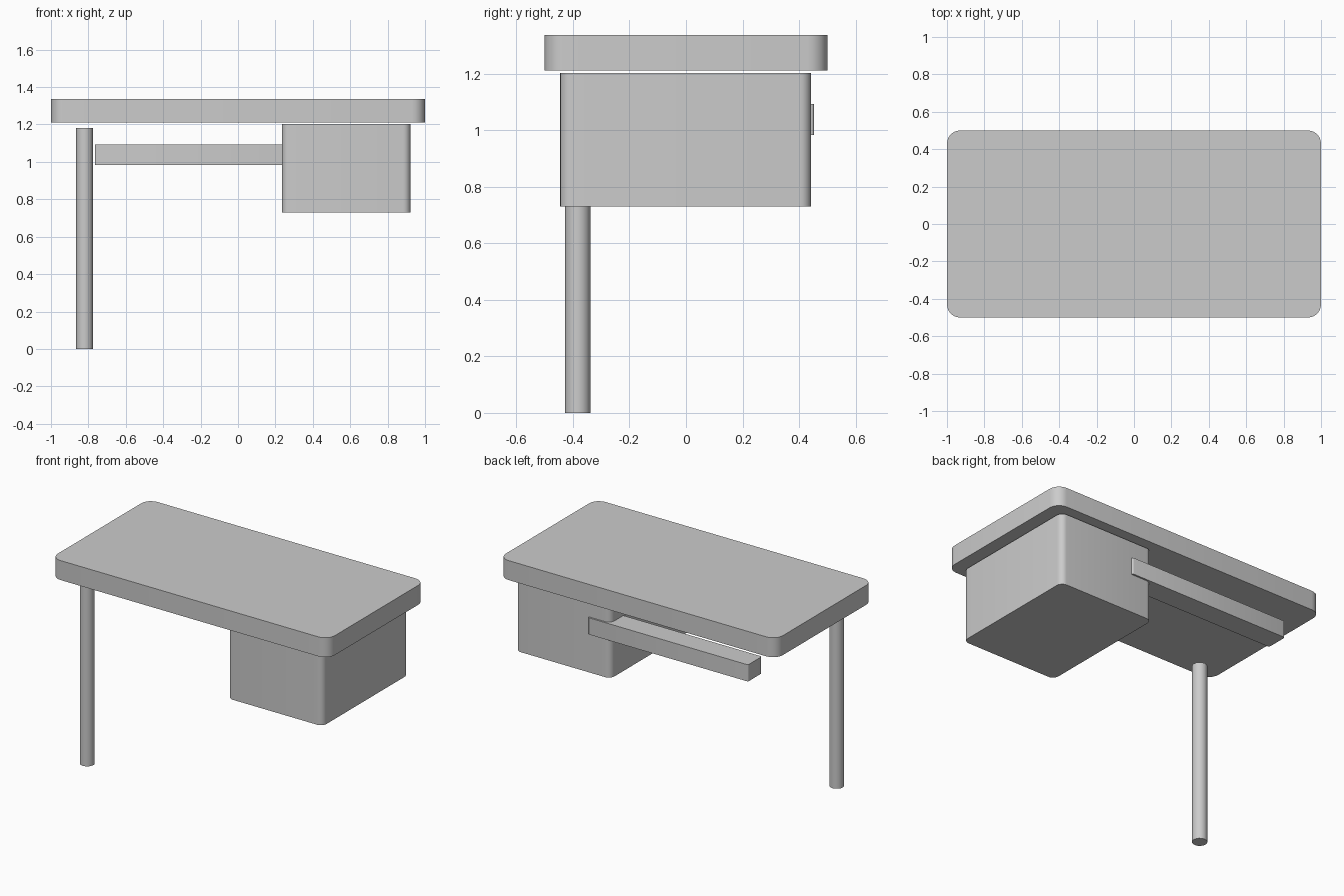
import bpy, bmesh, math

if "Cube" in bpy.data.objects:
    bpy.data.objects.remove(bpy.data.objects["Cube"])


def finish(name, bm):
    mesh = bpy.data.meshes.new(name)
    bmesh.ops.recalc_face_normals(bm, faces=bm.faces)
    bm.to_mesh(mesh)
    bm.free()
    obj = bpy.data.objects.new(name, mesh)
    bpy.context.collection.objects.link(obj)
    bpy.ops.object.select_all(action='DESELECT')
    obj.select_set(True)
    bpy.context.view_layer.objects.active = obj
    bpy.ops.object.shade_smooth_by_angle(angle=math.radians(35))
    return obj


def rounded_slab(name, x, y, z, radius, segments=6):
    """Box between the given ranges with rounded vertical edges."""
    bm = bmesh.new()
    bmesh.ops.create_cube(bm, size=1)
    for v in bm.verts:
        for i, (lo, hi) in enumerate((x, y, z)):
            v.co[i] = hi if v.co[i] > 0 else lo
    upright = [e for e in bm.edges
               if abs(e.verts[0].co.z - e.verts[1].co.z) > 1e-4]
    bmesh.ops.bevel(bm, geom=upright, offset=radius, segments=segments,
                    profile=0.5, affect='EDGES')
    return finish(name, bm)


def round_post(name, x, y, z, radius, sides=16):
    bm = bmesh.new()
    bmesh.ops.create_cone(bm, cap_ends=True, segments=sides,
                          radius1=radius, radius2=radius, depth=z[1] - z[0])
    bmesh.ops.translate(bm, verts=bm.verts, vec=(x, y, (z[0] + z[1]) / 2))
    return finish(name, bm)


# Desk surface
rounded_slab("desk_top", (-1, 1), (-0.5, 0.5), (1.21, 1.337), 0.07)

# Storage box under the right half
rounded_slab("cabinet", (0.235, 0.922), (-0.445, 0.442), (0.73, 1.202), 0.04)

# Cable tray along the back, overlapping the cabinet
rounded_slab("rear_tray", (-0.765, 0.39), (0.31, 0.453), (0.983, 1.092), 0.01, 3)

# Single front leg
round_post("front_leg", -0.82, -0.383, (0, 1.181), 0.045)
